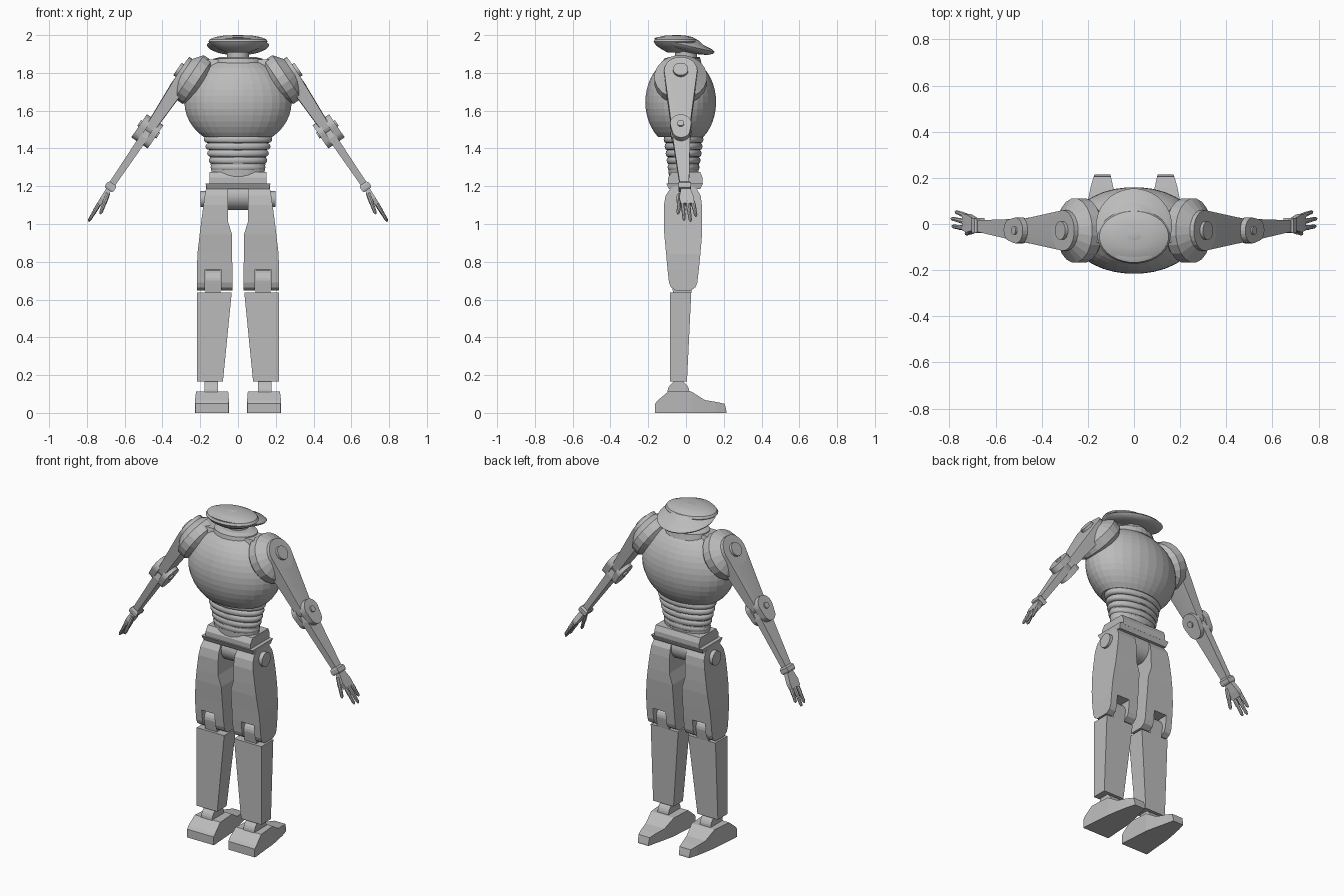
import bpy, bmesh, math
from mathutils import Matrix, Vector

if "Cube" in bpy.data.objects:
    bpy.data.objects.remove(bpy.data.objects["Cube"])

grey = bpy.data.materials.new("plain grey")
grey.diffuse_color = (0.5, 0.5, 0.5, 1)
grey.use_nodes = True
grey.node_tree.nodes["Principled BSDF"].inputs["Base Color"].default_value = grey.diffuse_color
I = Matrix.Identity(4)


def finish(name, bm, matrix=I, mirror=False, smooth=False):
    bm.transform(matrix)
    bmesh.ops.recalc_face_normals(bm, faces=bm.faces)
    me = bpy.data.meshes.new(name)
    for f in bm.faces:
        f.smooth = smooth
    bm.to_mesh(me)
    bm.free()
    if smooth:
        me.set_sharp_from_angle(angle=math.radians(35))
    me.materials.append(grey)
    ob = bpy.data.objects.new(name, me)
    bpy.context.collection.objects.link(ob)
    if mirror:
        m = ob.modifiers.new("mirror", 'MIRROR')
        m.use_mirror_merge = False
    return ob


def skin(bm, rings):
    rings = [[bm.verts.new(p) for p in r] for r in rings]
    n = len(rings[0])
    for a, b in zip(rings, rings[1:]):
        for i in range(n):
            j = (i + 1) % n
            bm.faces.new((a[i], a[j], b[j], b[i]))
    bm.faces.new(rings[0])
    bm.faces.new(rings[-1])


def lathe(name, pts, segs=32, matrix=I, **kw):
    # pts are (radius, height) about z
    bm = bmesh.new()
    ang = [2 * math.pi * (i + 0.5) / segs for i in range(segs)]
    skin(bm, [[(max(r, .002) * math.cos(a), max(r, .002) * math.sin(a), z) for a in ang] for r, z in pts])
    return finish(name, bm, matrix, **kw)


def loft(name, rows, matrix=I, along_y=False, **kw):
    # rows are (z, x0, x1, y0, y1), or (y, x0, x1, z0, z1) along y
    bm = bmesh.new()
    rings = []
    for h, a, b, c, d in rows:
        q = [(a, c), (b, c), (b, d), (a, d)]
        rings.append([(u, h, v) if along_y else (u, v, h) for u, v in q])
    skin(bm, rings)
    return finish(name, bm, matrix, **kw)


def teardrop(name, c0, r0, x0, c1, r1, x1, matrix=I, **kw):
    # plate around two circles in the yz plane, each with its x range
    bm = bmesh.new()
    for (cy, cz), r, xs in ((c0, r0, x0), (c1, r1, x1)):
        for i in range(24):
            a = math.pi * i / 12
            for x in xs:
                bm.verts.new((x, cy + r * math.cos(a), cz + r * math.sin(a)))
    res = bmesh.ops.convex_hull(bm, input=bm.verts)
    inner = [v for v in res["geom_interior"] if isinstance(v, bmesh.types.BMVert)]
    bmesh.ops.delete(bm, geom=inner, context='VERTS')
    return finish(name, bm, matrix, **kw)


def axle(name, x0, x1, y, z, r, matrix=I, **kw):
    rot = Matrix.Translation((0, y, z)) @ Matrix.Rotation(math.pi / 2, 4, 'Y')
    return lathe(name, [(r, x0), (r, x1)], 24, matrix @ rot, smooth=True, **kw)


def place(x, y, z, sx=1, sy=1, sz=1):
    return Matrix.Translation((x, y, z)) @ Matrix.Diagonal((sx, sy, sz, 1))


# Head: tilted cap with a dome, and a flat lens rising through it
lathe("head_cap", [(.06, -.03), (.13, -.02), (.158, -.006), (.165, .004), (.15, .014), (.10, .026),
                   (.088, .032), (.07, .043), (.04, .05), (0, .052)], 32,
      Matrix.Translation((0, -.008, 1.943)) @ Matrix.Rotation(math.radians(-13), 4, 'X'), smooth=True)
lathe("head_lens", [(.06, 1.908), (.10, 1.925), (.14, 1.945), (.158, 1.965), (.15, 1.978),
                    (.12, 1.99), (.07, 1.998), (0, 2.0)], 32, place(0, -.055, 0, 1, .74), smooth=True)
lathe("neck", [(.075, 1.86), (.075, 1.885), (.06, 1.885), (.06, 1.925)], 24, place(0, 0, 0), smooth=True)

# Torso: faceted egg cut off at the waist
prof = []
for i in range(17):
    a = math.radians(-50 + 132 * i / 16)
    prof.append((.285 * math.cos(a), 1.645 + .24 * math.sin(a)))
lathe("torso", prof, 32, place(0, -.028, 0, 1, .66))
lathe("collar", [(.14, 1.84), (.13, 1.875), (.09, 1.885)], 24, place(0, -.02, 0, 1, .75))
loft("collar_bone", [(1.76, .12, .25, -.09, .03), (1.83, .10, .23, -.09, .03), (1.87, .09, .19, -.08, .02)],
     mirror=True)

# Waist: stacked bellows
bellows = []
for i in range(5):
    z, r = 1.448 - i * .037, .182 - i * .009
    for a in range(90, -91, -30):
        t = math.radians(a)
        bellows.append((r - .018 + .018 * math.cos(t), z + .018 * math.sin(t)))
lathe("waist_bellows", bellows, 32, place(0, -.013, 0, 1, .58), smooth=True)
lathe("waist_core", [(.14, 1.25), (.16, 1.48)], 24, place(0, -.013, 0, 1, .56))

# Hips
loft("hip_block", [(1.21, -.15, .15, -.095, .088), (1.245, -.15, .15, -.095, .088), (1.275, -.15, .15, -.075, .075)])
loft("hip_plate", [(1.185, -.165, .165, -.09, .075), (1.215, -.172, .172, -.105, .09)])
axle("hip_drum", -.055, .055, -.01, 1.15, .076)
axle("hip_axle", -.198, .198, -.012, 1.132, .042)

# Thighs: tapering block ending in a knee fork
loft("thigh", [(1.20, .07, .168, -.06, .035), (1.185, .055, .17, -.085, .058), (1.15, .052, .176, -.108, .078),
               (1.10, .052, .183, -.117, .084), (1.01, .052, .195, -.117, .086), (.945, .032, .203, -.115, .085),
               (.84, .031, .215, -.105, .076), (.76, .03, .217, -.098, .068)], mirror=True)
for nm, a, b in (("knee_fork_outer", .175, .217), ("knee_fork_inner", .03, .09)):
    loft(nm, [(.76, a, b, -.098, .068), (.69, a, b, -.09, .06), (.665, a, b, -.08, .05),
              (.648, a, b, -.055, .025)], mirror=True)
teardrop("knee_tongue", (-.02, .70), .058, (.093, .172), (-.02, .65), .05, (.093, .172), mirror=True)

# Shins
loft("shin", [(.165, .08, .217, -.085, .005), (.638, .033, .217, -.085, .028)], mirror=True)

# Ankles and feet
teardrop("ankle", (-.04, .11), .058, (.105, .178), (-.04, .15), .03, (.105, .178), mirror=True)
loft("foot", [(-.163, .05, .226, 0, .05), (-.15, .048, .228, 0, .066), (-.095, .052, .222, 0, .112),
              (.03, .06, .212, 0, .112), (.10, .075, .20, 0, .068), (.16, .09, .188, 0, .058),
              (.205, .10, .175, 0, .048), (.214, .103, .172, 0, .01)], along_y=True, mirror=True)

# Arms are built hanging straight down and then swung outwards
S = Matrix.Translation((.275, 0, 1.79)) @ Matrix.Rotation(math.radians(-34), 4, 'Y')
arm = dict(matrix=S, mirror=True)
lathe("shoulder_cone", [(.11, -.10), (.14, -.07), (.14, -.02), (.088, .02)], 20,
      S @ Matrix.Translation((0, -.028, 0)) @ Matrix.Rotation(math.pi / 2, 4, 'Y'), mirror=True)
teardrop("upper_arm", (-.028, 0), .088, (-.04, .04), (-.028, -.33), .05, (-.026, .024), **arm)
axle("shoulder_stub", 0, .055, -.028, 0, .04, **arm)
for nm, xs in (("elbow_cheek_outer", (.016, .055)), ("elbow_cheek_inner", (-.05, -.016))):
    teardrop(nm, (-.028, -.345), .056, xs, (-.026, -.39), .047, xs, **arm)
axle("elbow_stub", -.058, .063, -.028, -.35, .018, **arm)
loft("forearm", [(-.71, -.016, .018, -.032, .016), (-.40, -.022, .022, -.072, .022),
                 (-.36, -.02, .02, -.065, .015)], **arm)
loft("wrist_cuff", [(-.735, -.022, .022, -.036, .022), (-.725, -.027, .027, -.04, .026),
                    (-.705, -.027, .027, -.04, .026), (-.695, -.02, .02, -.034, .018)], **arm)
loft("palm", [(-.825, -.013, .010, -.028, .044), (-.79, -.016, .012, -.036, .042),
              (-.73, -.014, .014, -.026, .022)], **arm)


def finger(name, p, q, r):
    d = Vector(q) - Vector(p)
    n = d.length
    m = S @ Matrix.Translation(p) @ d.to_track_quat('Z', 'Y').to_matrix().to_4x4()
    lathe(name, [(r, 0), (r * 1.05, n * .45), (r * .9, n * .5), (r * .8, n * .9), (r * .4, n)], 8, m,
          mirror=True, smooth=True)


for i, (y0, y1, t) in enumerate(((.036, .053, .90), (.009, .024, .932), (-.018, -.010, .925))):
    finger("finger_%d" % (i + 1), (0, y0, -.81), (-.006, y1, -t), .011)
finger("thumb", (-.008, -.026, -.75), (-.036, -.043, -.865), .012)
